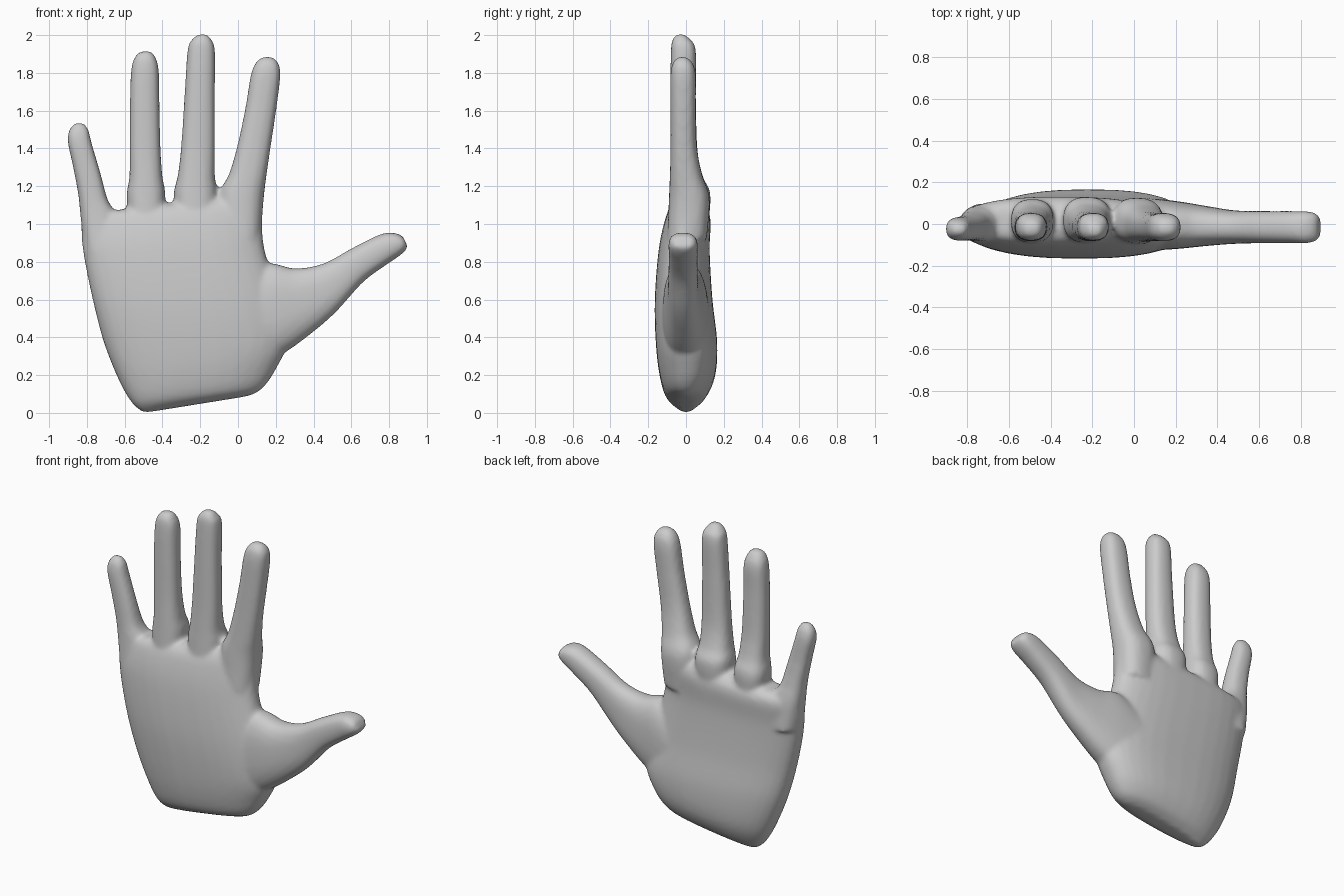
import bpy, bmesh, math
from mathutils import Vector

SIDES, STEPS = 32, 5
bm = bmesh.new()


def spline(a, b, c, d, t):
    return 0.5 * (2 * b + (c - a) * t + (2 * a - 5 * b + 4 * c - d) * t * t
                  + (3 * b - a - 3 * c + d) * t ** 3)


def loft(rows, power=2.5):
    """Each row: left x, left z, right x, right z, front y, back y."""
    smooth = []
    for i in range(len(rows) - 1):
        quad = [rows[max(0, min(len(rows) - 1, i + k))] for k in (-1, 0, 1, 2)]
        for s in range(STEPS):
            smooth.append([spline(*v, s / STEPS) for v in zip(*quad)])
    smooth.append(rows[-1])
    rings = []
    for xl, zl, xr, zr, yf, yb in smooth:
        left, right = Vector((xl, 0, zl)), Vector((xr, 0, zr))
        mid, half = (left + right) / 2, (right - left) / 2
        ring = []
        for k in range(SIDES):
            a = 2 * math.pi * k / SIDES
            c, s = math.cos(a), math.sin(a)
            u = math.copysign(abs(c) ** (2 / power), c)
            v = math.copysign(abs(s) ** (2 / power), s)
            p = mid + half * u
            p.y = (yf + yb) / 2 + (yb - yf) / 2 * v
            ring.append(bm.verts.new(p))
        rings.append(ring)
    for r0, r1 in zip(rings, rings[1:]):
        for k in range(SIDES):
            j = (k + 1) % SIDES
            bm.faces.new((r0[k], r0[j], r1[j], r1[k]))
    bm.faces.new(rings[0][::-1])
    bm.faces.new(rings[-1])


# palm
loft([(-.50, .0, .06, .09, -.04, .04), (-.56, .05, .13, .13, -.105, .105),
      (-.63, .17, .20, .23, -.14, .155), (-.71, .37, .26, .38, -.16, .165),
      (-.77, .60, .22, .60, -.165, .14), (-.82, .85, .14, .87, -.145, .125),
      (-.83, 1.0, .13, 1.05, -.11, .13), (-.81, 1.05, .13, 1.13, -.075, .095),
      (-.74, 1.06, .10, 1.17, -.03, .04)])
# thumb
loft([(-.05, .70, .10, .25, -.13, .13), (.15, .79, .25, .32, -.12, .11),
      (.30, .765, .40, .43, -.105, .085), (.45, .79, .52, .535, -.095, .065),
      (.60, .87, .66, .69, -.092, .062), (.74, .94, .78, .78, -.092, .062),
      (.81, .955, .86, .835, -.092, .06), (.865, .94, .895, .87, -.075, .045),
      (.88, .92, .897, .885, -.04, .01)])
# index finger
loft([(-.10, .92, .12, .92, -.10, .11), (-.10, 1.15, .135, 1.12, -.09, .125),
      (-.045, 1.27, .15, 1.25, -.085, .085), (.0, 1.43, .172, 1.4, -.082, .057),
      (.04, 1.62, .202, 1.6, -.082, .052), (.068, 1.79, .224, 1.78, -.082, .052),
      (.095, 1.855, .215, 1.85, -.07, .035), (.13, 1.885, .18, 1.885, -.04, .0)])
# middle finger
loft([(-.32, .92, -.13, .92, -.10, .11), (-.34, 1.15, -.11, 1.15, -.09, .13),
      (-.32, 1.25, -.122, 1.25, -.086, .09), (-.302, 1.4, -.122, 1.4, -.082, .06),
      (-.282, 1.7, -.122, 1.7, -.082, .052), (-.267, 1.92, -.122, 1.92, -.08, .052),
      (-.245, 1.975, -.14, 1.975, -.072, .025), (-.21, 2.005, -.165, 2.005, -.05, -.01)])
# ring finger
loft([(-.56, .92, -.40, .92, -.10, .10), (-.59, 1.13, -.385, 1.15, -.09, .12),
      (-.575, 1.25, -.40, 1.25, -.086, .085), (-.574, 1.4, -.41, 1.4, -.082, .06),
      (-.572, 1.65, -.416, 1.65, -.082, .052), (-.565, 1.82, -.42, 1.82, -.08, .052),
      (-.545, 1.885, -.438, 1.885, -.07, .03), (-.515, 1.915, -.46, 1.915, -.045, .0)])
# little finger
loft([(-.81, .85, -.62, .85, -.10, .10), (-.832, 1.02, -.65, 1.05, -.085, .085),
      (-.845, 1.15, -.69, 1.13, -.08, .06), (-.873, 1.3, -.728, 1.27, -.08, .04),
      (-.902, 1.44, -.775, 1.43, -.08, .032), (-.89, 1.505, -.79, 1.495, -.068, .018),
      (-.86, 1.538, -.815, 1.535, -.045, -.01)])

bmesh.ops.recalc_face_normals(bm, faces=bm.faces)
mesh = bpy.data.meshes.new("hand")
bm.to_mesh(mesh)
bm.free()
hand = bpy.data.objects.new("hand", mesh)
bpy.context.collection.objects.link(hand)

# light grey skin
grey = bpy.data.materials.new("light grey")
grey.diffuse_color = (0.6, 0.6, 0.6, 1)
mesh.materials.append(grey)

# fuse the parts and soften the joins
remesh = hand.modifiers.new("fuse", 'REMESH')
remesh.mode = 'VOXEL'
remesh.voxel_size = 0.0135
remesh.use_smooth_shade = True
soften = hand.modifiers.new("soften", 'SMOOTH')
soften.factor = 0.5
soften.iterations = 8
